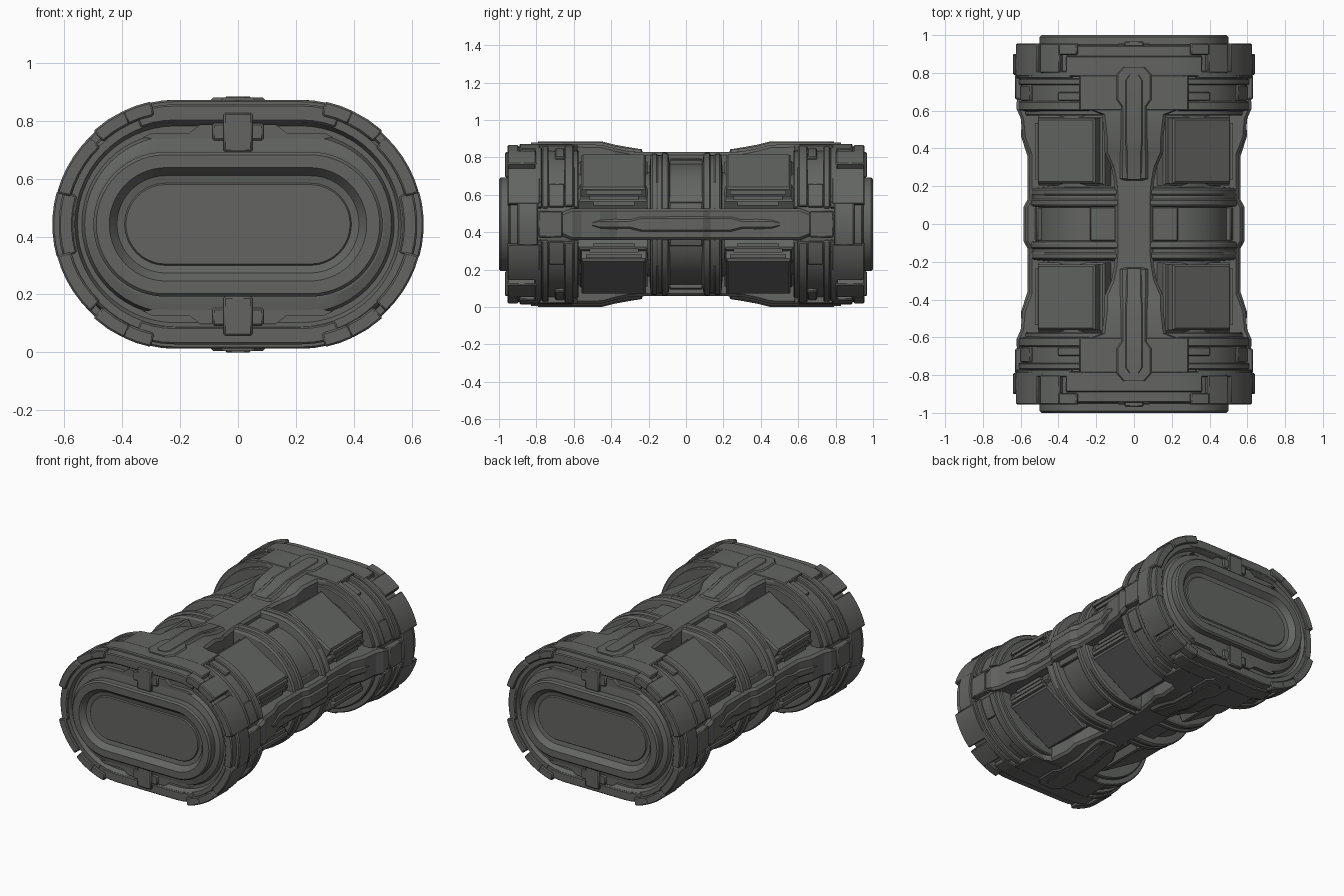
import bpy, bmesh, math
from itertools import product

CZ = 0.4425  # height of the long axis

grey = bpy.data.materials.new("dark_grey_metal")
grey.diffuse_color = (0.125, 0.13, 0.122, 1)


def stadium(y, hw, hh, n=14):
    """Ring shaped like a running track, across the long axis."""
    a, pts = hw - hh, []
    for side in (0, 1):
        for i in range(n * 2 + 1):
            t = -math.pi / 2 + math.pi * (i / (2 * n) + side)
            pts.append(((a if side == 0 else -a) + hh * math.cos(t), y, hh * math.sin(t)))
    return pts


def track(u, hw, hh):
    """Point on a quarter track: 0-90 is the arc, 90-120 the flat to x=0."""
    a = hw - hh
    if u <= 90:
        return a + hh * math.cos(math.radians(u)), hh * math.sin(math.radians(u))
    return a * (120 - u) / 30, hh


def band(y0, y1, hw, hh, thick, u0, u1):
    n = max(2, int((u1 - u0) / 6))
    us = [u0 + (u1 - u0) * i / n for i in range(n + 1)]
    sec = [track(u, hw, hh) for u in us] + [track(u, hw - thick, hh - thick) for u in reversed(us)]
    return [[(x, y, z) for x, z in sec] for y in (y0, y1)]


def box(x0, x1, y0, y1, z0, z1):
    return [[(x0, y, z0), (x1, y, z0), (x1, y, z1), (x0, y, z1)] for y in (y0, y1)]


def tilted(cx, cz, half, thick, y0, y1, inset=0.0, deg=-31):
    """Slab following a corner: cx, cz is the middle of its outer face."""
    c, s = math.cos(math.radians(deg)), math.sin(math.radians(deg))
    rings = []
    for d, k in ((thick, 0), (inset, 0), (0, inset)):
        rings.append([(cx + c * p + s * d, y, cz + s * p - c * d)
                      for p, y in ((-half + k, y0 + k), (half - k, y0 + k),
                                   (half - k, y1 - k), (-half + k, y1 - k))])
    return rings


def rail(secs, inner, top=True):
    """Rail along y from (y, half width, outer height) sections."""
    rings = []
    for y, w, h in secs:
        q = [(-w, inner), (w, inner), (w, h - 0.015), (w - 0.015, h), (-w + 0.015, h), (-w, h - 0.015)]
        rings.append([(p, y, o) if top else (o, y, p) for p, o in q])
    return rings


def part(name, solids, mirror="", bevel=0.006):
    """Loft every solid, repeat it across the mirror axes, make one object."""
    bm = bmesh.new()
    signs = [(1, -1) if ax in mirror else (1,) for ax in "xyz"]
    for rings in solids:
        for sx, sy, sz in product(*signs):
            vs = [[bm.verts.new((x * sx, y * sy, z * sz)) for x, y, z in r] for r in rings]
            n = len(vs[0])
            for a, b in zip(vs, vs[1:]):
                for i in range(n):
                    j = (i + 1) % n
                    bm.faces.new((a[i], a[j], b[j], b[i]))
            bm.faces.new(vs[0])
            bm.faces.new(vs[-1])
    bmesh.ops.recalc_face_normals(bm, faces=bm.faces)
    me = bpy.data.meshes.new(name)
    bm.to_mesh(me)
    bm.free()
    me.materials.append(grey)
    ob = bpy.data.objects.new(name, me)
    ob.location.z = CZ
    bpy.context.collection.objects.link(ob)
    if bevel:
        m = ob.modifiers.new("edge_bevel", "BEVEL")
        m.width, m.segments, m.limit_method = bevel, 1, "ANGLE"
        m.angle_limit = math.radians(35)
    return ob


def turned(name, secs, mirror="y"):
    return part(name, [[stadium(*s) for s in secs]], mirror, 0)


# inner core, and the drum and ribs at the waist
turned("inner_core", [(-0.7, 0.47, 0.28), (0.7, 0.47, 0.28)], "")
turned("waist_drum", [(-0.15, 0.51, 0.325), (0.15, 0.51, 0.325)], "")
turned("waist_ribs", [(0.085, 0.50, 0.32), (0.095, 0.55, 0.375), (0.105, 0.555, 0.382), (0.125, 0.555, 0.382),
                      (0.132, 0.545, 0.37), (0.15, 0.545, 0.37), (0.158, 0.55, 0.378), (0.18, 0.55, 0.378),
                      (0.19, 0.54, 0.365), (0.195, 0.49, 0.30)])

# end collars, stepped end rings and the recessed end panel
turned("end_collar", [(0.59, 0.57, 0.37), (0.60, 0.595, 0.395), (0.88, 0.605, 0.405), (0.93, 0.60, 0.395),
                      (0.94, 0.59, 0.385), (0.94, 0.565, 0.355), (0.915, 0.555, 0.34), (0.915, 0.54, 0.315),
                      (0.94, 0.53, 0.305), (0.95, 0.505, 0.26), (0.95, 0.50, 0.25), (0.99, 0.50, 0.25),
                      (1.0, 0.49, 0.24), (1.0, 0.445, 0.196), (0.965, 0.418, 0.168),
                      (0.96, 0.392, 0.142), (0.967, 0.387, 0.137)])
part("collar_flanges", [band(0.60, 0.65, 0.62, 0.43, 0.06, 13, 84),
                        band(0.735, 0.77, 0.62, 0.425, 0.06, 12, 84),
                        band(0.77, 0.81, 0.635, 0.434, 0.06, 12, 72),
                        band(0.65, 0.735, 0.612, 0.412, 0.05, 13, 32),
                        band(0.65, 0.70, 0.612, 0.415, 0.05, 60, 84)], "xyz")
part("collar_top_plates", [band(0.60, 0.79, 0.645, 0.43, 0.06, 80, 123),
                           band(0.78, 0.89, 0.645, 0.43, 0.06, 70, 123),
                           band(0.88, 0.945, 0.63, 0.415, 0.06, 70, 123)], "xyz")
part("outer_armour_plates", [band(0.80, 0.955, 0.644, 0.434, 0.05, 48, 65),
                             band(0.895, 0.955, 0.644, 0.434, 0.05, 64, 78),
                             band(0.78, 0.955, 0.64, 0.42, 0.05, 15, 46),
                             band(0.79, 0.90, 0.642, 0.42, 0.06, -10, 16),
                             band(0.88, 0.945, 0.62, 0.41, 0.05, -10, 16)], "xyz")

# top and bottom spines
half = [(0.62, 0.27, 0.427), (0.58, 0.17, 0.427), (0.45, 0.155, 0.424), (0.38, 0.155, 0.405),
        (0.30, 0.12, 0.388), (0.22, 0.105, 0.385), (0.16, 0.10, 0.385), (0.08, 0.10, 0.385)]
spine = [(-y, w, h) for y, w, h in half] + half[::-1]
part("spines", [rail(spine, 0.22)], "z", 0)
part("spine_grips", [rail([(0.22, 0.05, 0.37), (0.24, 0.075, 0.40), (0.31, 0.075, 0.405), (0.38, 0.075, 0.418),
                           (0.45, 0.072, 0.437), (0.62, 0.072, 0.438), (0.66, 0.10, 0.438),
                           (0.79, 0.10, 0.438), (0.83, 0.065, 0.438)], 0.34),
                     rail([(0.235, 0.05, 0.40), (0.31, 0.05, 0.412), (0.38, 0.05, 0.425), (0.45, 0.055, 0.4425),
                           (0.76, 0.055, 0.4425), (0.79, 0.035, 0.4425)], 0.36)], "yz", 0)

# side rails with a raised strip
half = [(0.67, 0.06, 0.62), (0.61, 0.085, 0.622), (0.56, 0.085, 0.60), (0.46, 0.085, 0.59),
        (0.37, 0.085, 0.555), (0.13, 0.085, 0.555), (0.09, 0.085, 0.575)]
side = [(-y, w, h) for y, w, h in half] + half[::-1]
half = [(0.50, 0.02, 0.597), (0.46, 0.03, 0.597), (0.36, 0.03, 0.564), (0.30, 0.03, 0.564),
        (0.24, 0.045, 0.564), (0.13, 0.045, 0.564), (0.09, 0.045, 0.585)]
strip = [(-y, w, h) for y, w, h in half] + half[::-1]
part("side_rails", [rail(side, 0.36, False), rail(strip, 0.45, False)], "x", 0)
part("side_rail_ends", [box(0.56, 0.63, 0.66, 0.79, -0.07, 0.07)], "xy")

# eight corner pads, each with a base tray and vent slats
part("corner_pads", [tilted(0.362, 0.285, 0.178, 0.13, 0.215, 0.56, 0.01)], "xyz", 0)
part("pad_trays", [tilted(0.335, 0.235, 0.205, 0.12, 0.205, 0.575, 0.01)], "xyz", 0)
part("pad_vents", [box(0.38, 0.525 - 0.004 * i, 0.235 + 0.02 * i, 0.535 - 0.02 * i, z, z + 0.022)
                   for i, z in enumerate((0.16, 0.13, 0.10))], "xyz", 0)
part("pocket_frames", [band(0.575, 0.61, 0.585, 0.395, 0.08, 13, 100)], "xyz")

# small steps at the edges of the waist windows
part("waist_blocks", [band(-0.09, 0.09, 0.535, 0.35, 0.05, 82, 110),
                      band(-0.09, 0.09, 0.535, 0.35, 0.05, 8, 20)], "xz")

# clips on the end faces, with sloping brackets
part("end_clips", [box(-0.05, 0.05, 0.90, 0.968, 0.25, 0.385),
                   box(-0.088, 0.088, 0.90, 0.955, 0.29, 0.35)], "yz")
arm = [(0.08, 0.345), (0.13, 0.345), (0.17, 0.315), (0.30, 0.315), (0.33, 0.30),
       (0.20, 0.285), (0.15, 0.285), (0.10, 0.26), (0.04, 0.26)]
part("clip_brackets", [[[(x, y, z) for x, z in arm] for y in (0.90, 0.942)]], "xyz", 0)

# smooth the round parts, keep the edges crisp
bpy.ops.object.select_all(action="SELECT")
bpy.context.view_layer.objects.active = bpy.data.objects["inner_core"]
bpy.ops.object.shade_smooth_by_angle(angle=math.radians(15))
